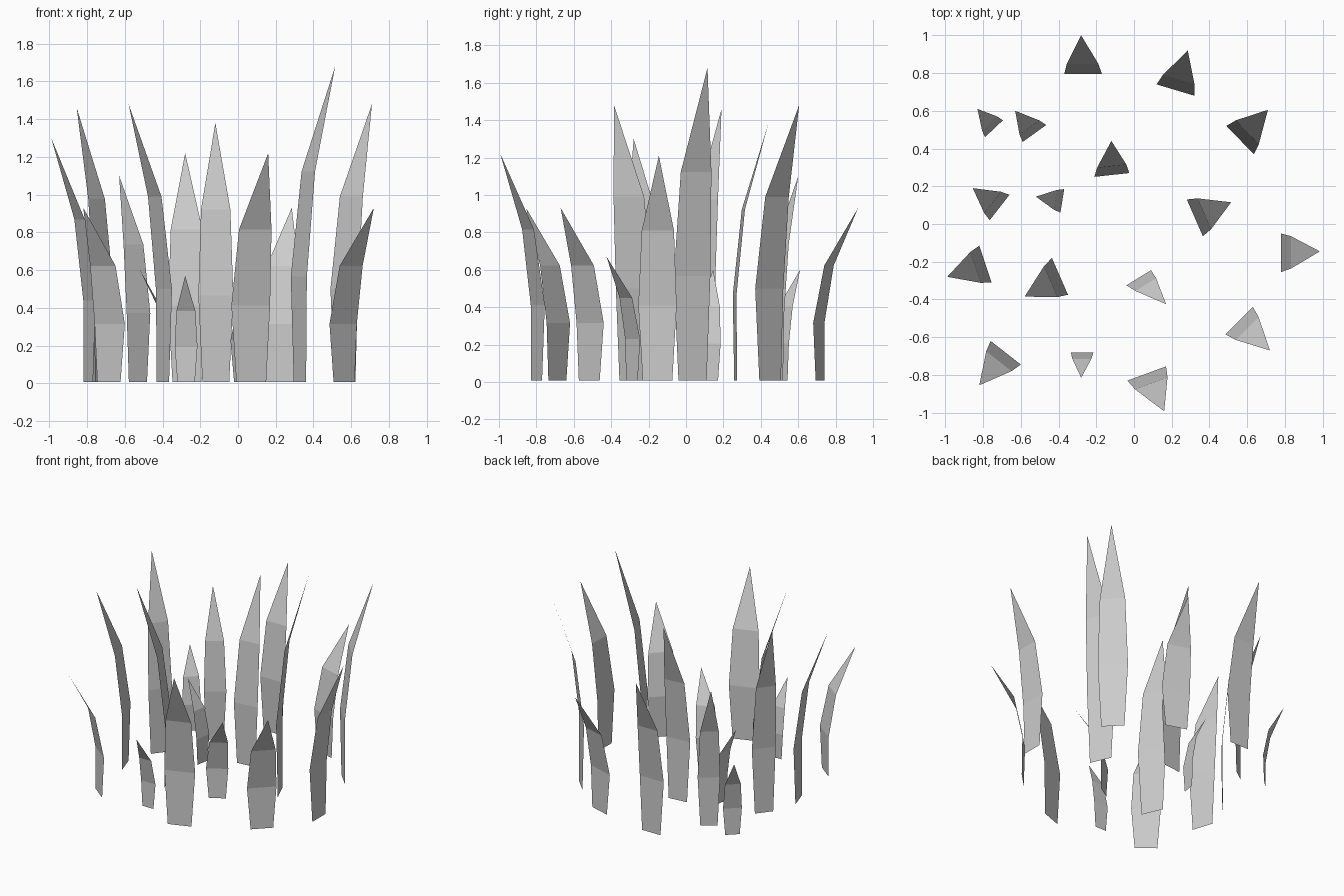
import bpy
from mathutils import Vector

# Each blade: two ends of its widest edge (x, y), tip (x, y), height
BLADES = [
    ((-.37, .795), (-.17, .795), (-.28, 1.0), 1.22),
    ((.12, .74), (.32, .68), (.285, .92), .93),
    ((.49, .52), (.635, .37), (.71, .605), 1.48),
    ((.485, -.585), (.63, -.44), (.72, -.67), .93),
    ((.778, -.05), (.778, -.255), (.985, -.145), 1.21),
    ((.28, .13), (.365, -.065), (.515, .115), 1.68),
    ((-.21, .25), (-.025, .27), (-.12, .44), 1.38),
    ((-.695, .55), (-.79, .46), (-.83, .61), .60),
    ((-.465, .525), (-.59, .435), (-.63, .60), 1.10),
    ((-.66, .155), (-.765, .02), (-.855, .19), 1.46),
    ((-.37, .185), (-.39, .06), (-.52, .145), .60),
    ((-.82, -.115), (-.755, -.31), (-.99, -.28), 1.30),
    ((-.435, -.18), (-.35, -.375), (-.58, -.385), 1.48),
    ((-.76, -.62), (-.6, -.745), (-.82, -.855), .93),
    ((-.335, -.68), (-.215, -.68), (-.28, -.815), .57),
    ((-.04, -.325), (.09, -.245), (.17, -.425), .67),
    ((-.035, -.83), (.17, -.755), (.16, -.993), 1.22),
]
# Rings from root to shoulder: height fraction, width factor, lean fraction
RINGS = [(0, .77, .03), (1 / 3, 1, 0), (2 / 3, .84, .26)]


def grass_blade(i, a, b, tip, height):
    a, b, tip = Vector(a), Vector(b), Vector(tip)
    mid, half = (a + b) / 2, (a - b) / 2
    verts = []
    for t, width, lean in RINGS:
        c = mid + (tip - mid) * lean
        z = .008 + (height - .008) * t
        for s in (1, -1):
            verts.append((*(c + half * width * s), z))
    verts.append((*tip, height))
    faces = [(0, 1, 3, 2), (2, 3, 5, 4), (4, 5, 6)]
    mesh = bpy.data.meshes.new(f"grass_blade_{i}")
    mesh.from_pydata(verts, [], faces)
    obj = bpy.data.objects.new(f"grass_blade_{i}", mesh)
    bpy.context.collection.objects.link(obj)


# Clump of single-sheet bent blades
for i, blade in enumerate(BLADES, 1):
    grass_blade(i, *blade)
